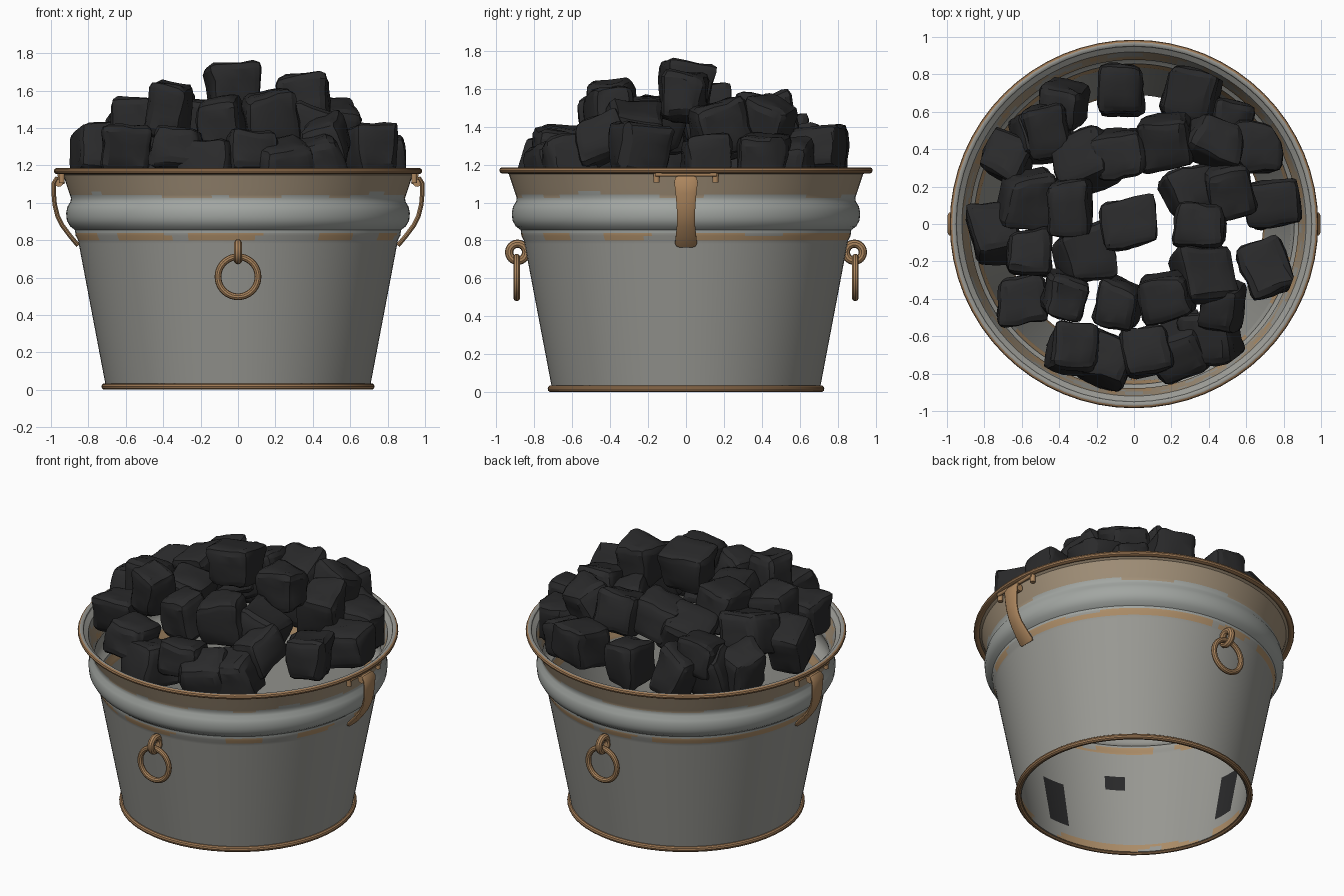
import bpy, bmesh, math, random
from mathutils import Matrix, Vector, Euler, noise

if "Cube" in bpy.data.objects:
    bpy.data.objects.remove(bpy.data.objects["Cube"])

random.seed(11)


def material(name, rgb):
    m = bpy.data.materials.new(name)
    m.diffuse_color = (*rgb, 1)
    m.use_nodes = True
    m.node_tree.nodes["Principled BSDF"].inputs["Base Color"].default_value = m.diffuse_color
    return m


GREY = material("galvanised grey", (0.32, 0.32, 0.295))
PALE = material("pale zinc", (0.36, 0.38, 0.36))
TAN = material("tan rust", (0.36, 0.28, 0.19))
ORANGE = material("orange rust", (0.42, 0.27, 0.14))
BROWN = material("rusty brown", (0.34, 0.19, 0.09))
HARDWARE = material("hardware brown", (0.41, 0.235, 0.11))
COAL = material("coal black", (0.023, 0.023, 0.024))


def finish(bm, name, mats, angle=35):
    bmesh.ops.recalc_face_normals(bm, faces=bm.faces[:])
    me = bpy.data.meshes.new(name)
    bm.to_mesh(me)
    bm.free()
    for m in mats:
        me.materials.append(m)
    me.shade_smooth()
    me.set_sharp_from_angle(angle=math.radians(angle))
    ob = bpy.data.objects.new(name, me)
    bpy.context.collection.objects.link(ob)
    return ob


def lathe(name, profile, mats, segs=48, matrix=Matrix(), rule=None):
    """Spin a closed (radius, height) profile round the local z axis."""
    bm = bmesh.new()
    rings = []
    for i in range(segs):
        a = 2 * math.pi * i / segs
        rings.append([bm.verts.new((r * math.cos(a), r * math.sin(a), z)) for r, z in profile])
    n = len(profile)
    for i in range(segs):
        p, q = rings[i], rings[(i + 1) % segs]
        for j in range(n):
            f = bm.faces.new((p[j], q[j], q[(j + 1) % n], p[(j + 1) % n]))
            if rule:
                f.material_index = rule(f.calc_center_median(), j)
    bm.transform(matrix)
    return finish(bm, name, mats)


def torus(name, major, minor, matrix, segs=40, squash=1.0, mats=(HARDWARE,), rule=None):
    circle = [(major + minor * math.cos(t * math.pi / 5), squash * minor * math.sin(t * math.pi / 5))
              for t in range(10)]
    return lathe(name, circle, mats, segs, matrix, rule)


def place(x, y, z, axis=None):
    rot = Matrix.Rotation(math.pi / 2, 4, axis) if axis else Matrix()
    return Matrix.Translation((x, y, z)) @ rot


# Bucket wall: straight taper, step, swollen bead, flared lip; open at the bottom
keys = [(0.705, 0.01), (0.855, 0.80), (0.868, 0.825), (0.872, 0.855), (0.898, 0.875), (0.915, 0.905),
        (0.919, 0.945), (0.912, 0.98), (0.896, 1.005), (0.893, 1.025), (0.905, 1.06), (0.935, 1.15), (0.962, 1.17)]
outer = []
for (r0, z0), (r1, z1) in zip(keys, keys[1:]):
    steps = max(1, round((z1 - z0) / 0.018))
    outer += [(r0 + (r1 - r0) * k / steps, z0 + (z1 - z0) * k / steps) for k in range(steps)]
outer.append(keys[-1])
count = len(outer)
inner = [(r - 0.015, z) for r, z in reversed(outer)]


def wall_colour(c, j):
    n = noise.noise(Vector((c.x * 3, c.y * 3, c.z * 5)))
    fine = noise.noise(Vector((c.x * 9, c.y * 9, c.z * 14)))
    if j < count - 1:                               # outside
        if c.z > 1.035 + 0.03 * n:
            return 2
        if 0.80 < c.z < 0.835 and n > -0.05:
            return 3
        return 1 if c.z > 0.835 else 0
    if c.z > 1.145 + 0.02 * fine:                   # inside, bare lip
        return 0
    if c.z > 1.0 + 0.1 * n:                         # inside, rusty band
        return 0 if fine > 0.15 else (3 if fine < -0.3 else 2)
    if (c.z < 0.07 or 0.79 < c.z < 0.84) and n > -0.1:
        return 3
    # sooty patches low on the inside
    az = math.degrees(math.atan2(c.y, c.x)) % 360
    for a, half, z0, z1 in ((180, 5, 0.13, 0.46), (270, 6, 0.13, 0.46), (238, 4, 0.50, 0.60)):
        if abs(az - a) < half and z0 < c.z < z1:
            return 4
    return 0


lathe("bucket_wall", outer + inner, [GREY, PALE, TAN, ORANGE, COAL], 120, rule=wall_colour)

# Rolled rim (bare metal on its upper inside) and foot ring
torus("rolled_rim", 0.966, 0.019, place(0, 0, 1.17), 64, 0.9, [BROWN, GREY],
      lambda c, j: 1 if 2 <= j <= 5 else 0)
torus("foot_ring", 0.712, 0.018, place(0, 0, 0.018), 64, mats=[BROWN])

# Hanging rings with eyelets, front and back
for side, s in (("front", -1), ("back", 1)):
    torus(side + "_hanging_ring", 0.107, 0.018, place(0, s * 0.893, 0.605, 'X'))
    torus(side + "_ring_eyelet", 0.045, 0.022, place(0, s * 0.888, 0.738, 'Y'), 24)


def rod(name, a, b, radius):
    a, b = Vector(a), Vector(b)
    bm = bmesh.new()
    bmesh.ops.create_cone(bm, cap_ends=True, segments=14, radius1=radius, radius2=radius, depth=(b - a).length)
    bm.transform(Matrix.Translation((a + b) / 2) @ (b - a).to_track_quat('Z', 'Y').to_matrix().to_4x4())
    return finish(bm, name, [HARDWARE])


# Curved strap handles on the left and right: (outward, height, half width)
strap = [(0.935, 1.10, 0.040), (0.950, 1.130, 0.048), (0.970, 1.130, 0.056), (0.985, 1.105, 0.062),
         (0.985, 1.05, 0.055), (0.980, 0.99, 0.050), (0.965, 0.93, 0.047), (0.940, 0.88, 0.048),
         (0.903, 0.83, 0.053), (0.866, 0.785, 0.058), (0.855, 0.772, 0.050)]
for side, s in (("left", -1), ("right", 1)):
    bm = bmesh.new()
    loops = []
    for i, (x, z, w) in enumerate(strap):
        p, q = strap[max(i - 1, 0)], strap[min(i + 1, len(strap) - 1)]
        t = Vector((q[0] - p[0], 0, q[1] - p[1])).normalized()
        nrm = Vector((-t.z, 0, t.x)) * 0.012
        section = [(w, 0.3), (w * 0.75, 1), (-w * 0.75, 1), (-w, 0.3), (-w, -0.3), (-w * 0.75, -1),
                   (w * 0.75, -1), (w, -0.3)]
        loops.append([bm.verts.new((s * (x + nrm.x * k), y, z + nrm.z * k)) for y, k in section])
    for p, q in zip(loops, loops[1:]):
        for j in range(8):
            bm.faces.new((p[j], q[j], q[(j + 1) % 8], p[(j + 1) % 8]))
    bm.faces.new(loops[0])
    bm.faces.new(loops[-1])
    finish(bm, side + "_strap_handle", [HARDWARE], 50)
    rod(side + "_handle_curl", (s * 0.958, -0.05, 1.11), (s * 0.958, 0.05, 1.11), 0.024)
    rod(side + "_handle_pin", (s * 0.955, -0.16, 1.148), (s * 0.955, 0.16, 1.148), 0.011)
    for k, y in (("front", -0.155), ("back", 0.155)):
        rod(side + "_" + k + "_pin_end", (s * 0.942, y, 1.155), (s * 0.942, y, 1.105), 0.016)

# Heap of coal: centre of each lump
lumps = [
    (-.07, .71, 1.25), (.30, .70, 1.28), (-.38, .64, 1.22), (-.67, .36, 1.23), (-.45, .48, 1.32),
    (-.26, .33, 1.36), (-.06, .39, 1.42), (.18, .45, 1.42), (.43, .45, 1.43), (.64, .41, 1.23),
    (.50, .16, 1.40), (.75, .10, 1.24), (.30, .18, 1.36), (.34, -.01, 1.55), (-.02, 0, 1.63),
    (-.35, .10, 1.46), (-.57, .14, 1.36), (-.75, -.06, 1.27), (-.56, -.15, 1.40), (-.27, -.17, 1.42),
    (-.60, -.40, 1.27), (-.36, -.38, 1.49), (-.09, -.43, 1.43), (.18, -.40, 1.44), (.37, -.27, 1.38),
    (.47, -.45, 1.33), (.72, -.24, 1.27), (.40, -.61, 1.22), (.06, -.68, 1.26), (-.32, -.66, 1.29),
    (-.15, -.71, 1.19), (.24, -.68, 1.18), (.50, .53, 1.20), (-.50, .47, 1.20)]
bm = bmesh.new()
for c in lumps:
    verts = bmesh.ops.create_cube(bm, size=1)["verts"]
    size = Vector([random.uniform(0.235, 0.295) for _ in range(3)])
    tilt = 0.2 if c[2] > 1.5 else 0.35
    rot = Euler((random.uniform(-tilt, tilt), random.uniform(-tilt, tilt), random.uniform(-0.4, 0.4))).to_matrix()
    for v in verts:
        jit = Vector([random.uniform(-0.13, 0.11) * (1 if k > 0 else -1) for k in v.co])
        v.co = rot @ ((v.co + jit) * size) + Vector(c)
bmesh.ops.bevel(bm, geom=bm.edges[:], offset=0.045, segments=2, profile=0.5, affect='EDGES')
bmesh.ops.subdivide_edges(bm, edges=bm.edges[:], cuts=2, use_grid_fill=True)
for v in bm.verts:
    v.co += noise.noise_vector(v.co * 9) * 0.016 + noise.noise_vector(v.co * 22) * 0.006
    reach = math.hypot(v.co.x, v.co.y)
    limit = 0.865 if v.co.z < 1.1 else 0.90         # keep the lumps inside the wall
    if reach > limit:
        v.co.x *= limit / reach
        v.co.y *= limit / reach
finish(bm, "coal_heap", [COAL], 25)
